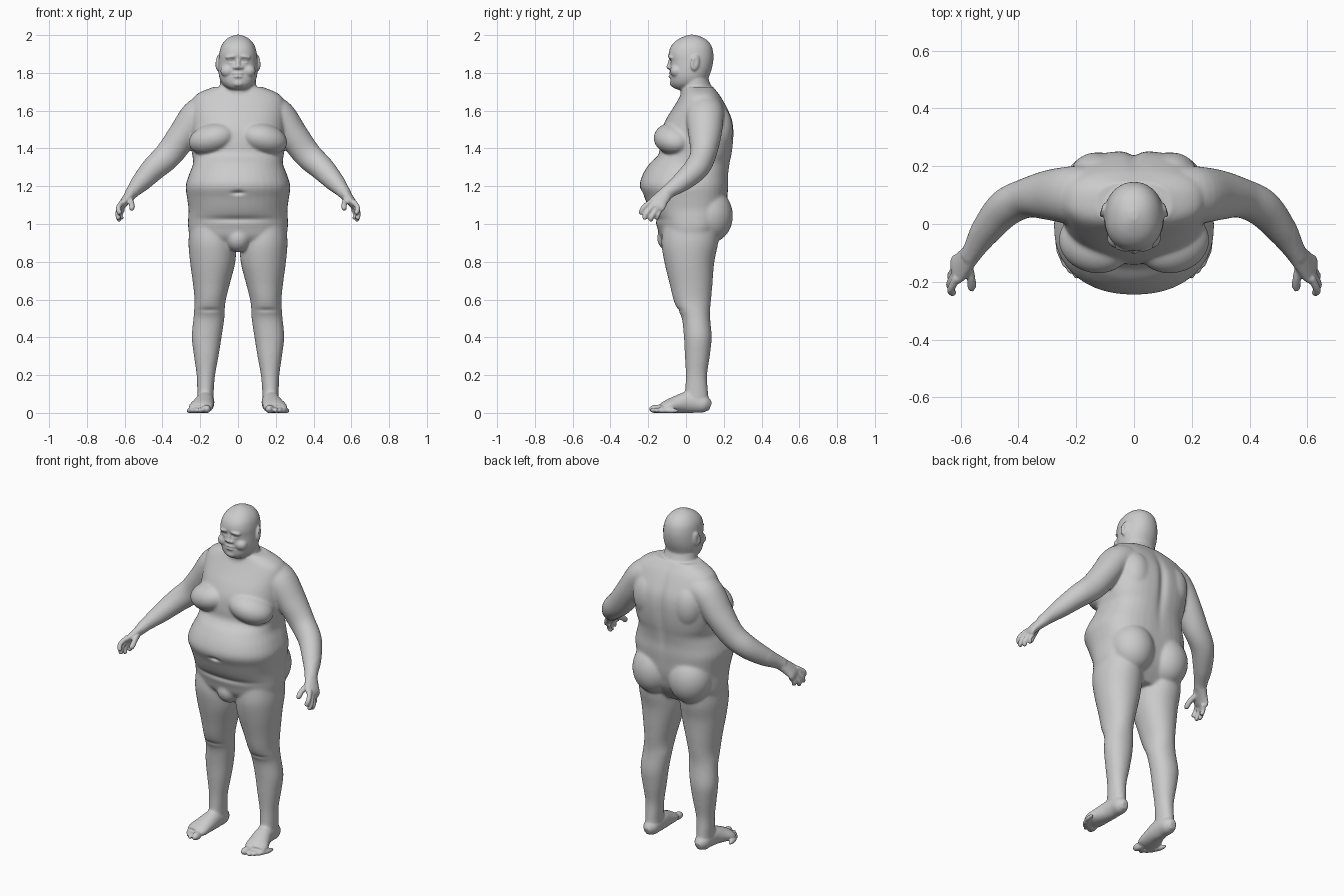
import bpy, bmesh
from math import cos, sin, pi, exp, copysign
from mathutils import Vector, Matrix, Euler

bm = bmesh.new()
SEG = 40


def smooth_rows(rows, steps=5):
    """Catmull-Rom interpolation of every column."""
    out = []
    n = len(rows)
    for i in range(n - 1):
        p = [rows[max(i - 1, 0)], rows[i], rows[i + 1], rows[min(i + 2, n - 1)]]
        for k in range(steps):
            t = k / steps
            out.append([0.5 * (2 * b + (c - a) * t + (2 * a - 5 * b + 4 * c - d) * t * t
                               + (3 * b - a - 3 * c + d) * t ** 3) for a, b, c, d in zip(*p)])
    return out + [list(rows[-1])]


def skin(rings):
    """Bridge rings of points into a closed tube."""
    vs = [[bm.verts.new(p) for p in r] for r in rings]
    n = len(vs[0])
    for a, b in zip(vs, vs[1:]):
        for i in range(n):
            bm.faces.new((a[i], a[(i + 1) % n], b[(i + 1) % n], b[i]))
    bm.faces.new(vs[0])
    bm.faces.new(vs[-1])


def power(v, n):
    return copysign(abs(v) ** (2 / n), v)


def stack(rows, nf=2.0, nb=2.0, s=1):
    """Horizontal rings: z, centre x, half width, front y, back y."""
    rings = []
    for z, cx, rx, yf, yb in smooth_rows(rows):
        cy = (yf + yb) / 2
        ring = []
        for i in range(SEG):
            t = 2 * pi * i / SEG
            n = nf if sin(t) < 0 else nb
            ring.append((s * (cx + rx * power(cos(t), n)), cy + (yb - yf) / 2 * power(sin(t), n), z))
        rings.append(ring)
    skin(rings)


def tube(rows, ref, s=1):
    """Tube along a path: x, y, z, radius a, radius b."""
    rows = smooth_rows(rows)
    pts = [Vector(r[:3]) for r in rows]
    rings = []
    for i, r in enumerate(rows):
        t = (pts[min(i + 1, len(pts) - 1)] - pts[max(i - 1, 0)]).normalized()
        u = t.cross(Vector(ref)).normalized()
        v = u.cross(t)
        ring = [pts[i] + u * r[3] * cos(a) + v * r[4] * sin(a)
                for a in (2 * pi * k / 24 for k in range(24))]
        rings.append([(s * p.x, p.y, p.z) for p in ring])
    skin(rings)


def blob(c, r, rot=(0, 0, 0), s=1):
    m = (Matrix.Diagonal((s, 1, 1, 1)) @ Matrix.Translation(c)
         @ Euler(rot).to_matrix().to_4x4() @ Matrix.Diagonal((*r, 1)))
    bmesh.ops.create_uvsphere(bm, u_segments=32, v_segments=20, radius=1, matrix=m)


def finger(pts, r, s):
    tube([(*p, r, r) for p in pts], (0, 1, 0), s)
    blob(pts[-1], (r, r, r), s=s)


# torso
stack([(.88, 0, .20, -.09, .12), (.93, 0, .25, -.135, .16), (.98, 0, .264, -.152, .19),
       (1.03, 0, .264, -.17, .205), (1.08, 0, .262, -.196, .215), (1.14, 0, .27, -.22, .22),
       (1.2, 0, .277, -.245, .224), (1.26, 0, .26, -.23, .224), (1.32, 0, .238, -.193, .232),
       (1.37, 0, .243, -.145, .242), (1.43, 0, .25, -.14, .25), (1.5, 0, .25, -.13, .252),
       (1.56, 0, .25, -.103, .242), (1.62, 0, .25, -.065, .215), (1.67, 0, .235, -.035, .187),
       (1.70, 0, .195, -.02, .165), (1.725, 0, .13, -.01, .145)], 2.2, 2.7)
blob((0, -.075, .925), (.07, .078, .075))

# neck and head
stack([(1.62, 0, .13, -.05, .19), (1.68, 0, .115, -.03, .17), (1.73, 0, .098, -.03, .135),
       (1.78, 0, .092, -.03, .116), (1.83, 0, .08, -.02, .11)])
stack([(1.712, 0, .035, -.05, .02), (1.722, 0, .062, -.067, .08), (1.745, 0, .086, -.08, .112),
       (1.78, 0, .1, -.083, .122), (1.82, 0, .104, -.084, .136), (1.86, 0, .103, -.086, .144),
       (1.9, 0, .1, -.092, .145), (1.94, 0, .09, -.08, .136), (1.97, 0, .07, -.053, .115),
       (1.99, 0, .044, -.018, .082), (2.002, 0, .012, .015, .045)], 2.3, 2.1)
blob((0, -.083, 1.852), (.012, .014, .035), (-.2, 0, 0))
blob((0, -.09, 1.832), (.015, .015, .013))
blob((0, -.081, 1.796), (.03, .012, .007))
blob((0, -.08, 1.782), (.026, .013, .008))
blob((0, -.07, 1.745), (.03, .016, .018))

for s in (1, -1):
    # face sides and ears
    blob((.017, -.084, 1.828), (.011, .012, .009), s=s)
    blob((.04, -.081, 1.885), (.03, .014, .009), (0, .15, .3), s)
    blob((.04, -.07, 1.862), (.018, .014, .011), s=s)
    blob((.055, -.05, 1.81), (.038, .034, .034), s=s)
    blob((.108, .048, 1.853), (.008, .025, .042), (-.2, 0, .35), s)
    # chest and buttocks
    blob((.135, -.065, 1.45), (.13, .105, .082), (0, .25, .25), s)
    blob((.12, .12, 1.05), (.128, .128, .15), (.15, 0, 0), s)
    blob((.13, .17, 1.5), (.09, .078, .13), s=s)
    # leg
    stack([(1.0, .14, .115, -.12, .17), (.9, .137, .125, -.13, .17), (.8, .134, .12, -.115, .15),
           (.68, .141, .097, -.086, .14), (.6, .147, .083, -.067, .133), (.55, .151, .081, -.047, .128),
           (.5, .154, .082, -.022, .128), (.4, .166, .079, -.011, .136), (.3, .168, .065, -.006, .126),
           (.2, .17, .049, -.001, .112), (.12, .172, .044, -.005, .116), (.05, .172, .042, -.01, .12)],
          2.1, 2.1, s)
    # foot
    tube([(.172, .13, .035, .018, .022), (.172, .10, .045, .042, .045), (.172, .05, .055, .046, .055),
          (.175, 0, .055, .05, .056), (.184, -.05, .045, .057, .046), (.196, -.10, .033, .065, .034),
          (.204, -.13, .024, .056, .023)], (0, 0, 1), s)
    for x, y, r in ((.168, -.155, .023), (.203, -.15, .015), (.225, -.132, .015),
                    (.244, -.11, .014), (.258, -.08, .013)):
        blob((x, y, r * .9), (r, .042, r), (0, 0, -.15), s)
    # arm
    tube([(.16, .10, 1.60, .09, .10), (.22, .10, 1.57, .087, .10), (.295, .10, 1.465, .08, .087),
          (.37, .09, 1.365, .074, .069), (.445, .055, 1.295, .066, .066), (.51, -.02, 1.225, .053, .054),
          (.55, -.083, 1.18, .038, .04), (.57, -.115, 1.155, .033, .036)], (0, 1, 0), s)
    # hand
    tube([(.555, -.095, 1.172, .033, .036), (.59, -.135, 1.13, .026, .045),
          (.612, -.157, 1.102, .021, .052), (.62, -.167, 1.085, .014, .046)], (0, 1, 0), s)
    finger([(.612, -.185, 1.12), (.633, -.225, 1.087), (.628, -.237, 1.062)], .0135, s)
    finger([(.618, -.172, 1.10), (.636, -.204, 1.062), (.634, -.218, 1.035)], .0135, s)
    finger([(.617, -.152, 1.085), (.634, -.178, 1.045), (.63, -.186, 1.025)], .013, s)
    finger([(.608, -.132, 1.08), (.622, -.148, 1.05), (.617, -.155, 1.033)], .012, s)
    finger([(.575, -.135, 1.135), (.562, -.187, 1.11), (.56, -.218, 1.085)], .016, s)

for v in bm.verts:
    v.co.z = max(v.co.z, 0)
bmesh.ops.recalc_face_normals(bm, faces=bm.faces)
mesh = bpy.data.meshes.new("body")
bm.to_mesh(mesh)
bm.free()
body = bpy.data.objects.new("body", mesh)
bpy.context.collection.objects.link(body)
bpy.context.view_layer.objects.active = body
body.select_set(True)

# fuse all parts into one skin
fuse = body.modifiers.new("fuse", 'REMESH')
fuse.mode = 'VOXEL'
fuse.voxel_size = .0058
bpy.ops.object.modifier_apply(modifier="fuse")

# soften the trunk and limbs more than face, hands and feet
soft = body.vertex_groups.new(name="soft")
soft.add([v.index for v in body.data.vertices
          if .09 < v.co.z < 1.72 and abs(v.co.x) < .555], 1, 'REPLACE')
for name, count, group in (("soften", 24, "soft"), ("polish", 3, "")):
    m = body.modifiers.new(name, 'SMOOTH')
    m.factor, m.iterations, m.vertex_group = .5, count, group
    bpy.ops.object.modifier_apply(modifier=name)

# dents: centre, spread, push (spine, navel, belly fold, mouth, eyes, knees)
dents = [((0, .25, 1.46), (.025, .09, .2), (0, -.014, 0)),
         ((0, -.24, 1.165), (.03, .08, .011), (0, .014, 0)),
         ((0, -.18, 1.025), (.2, .08, .016), (0, .01, 0)),
         ((0, -.09, 1.789), (.03, .03, .004), (0, .007, 0))]
for s in (1, -1):
    dents += [((s * .04, -.085, 1.861), (.018, .03, .004), (0, .005, 0)),
              ((s * .02, -.08, 1.866), (.008, .03, .01), (0, .006, 0)),
              ((s * .112, .045, 1.856), (.01, .01, .02), (-s * .006, 0, 0)),
              ((s * .15, -.045, .545), (.06, .05, .012), (0, .006, 0))]
for v in body.data.vertices:
    for c, r, d in dents:
        q = sum(((v.co[i] - c[i]) / r[i]) ** 2 for i in range(3))
        if q < 6:
            v.co += Vector(d) * exp(-q)

bpy.ops.object.shade_smooth()
